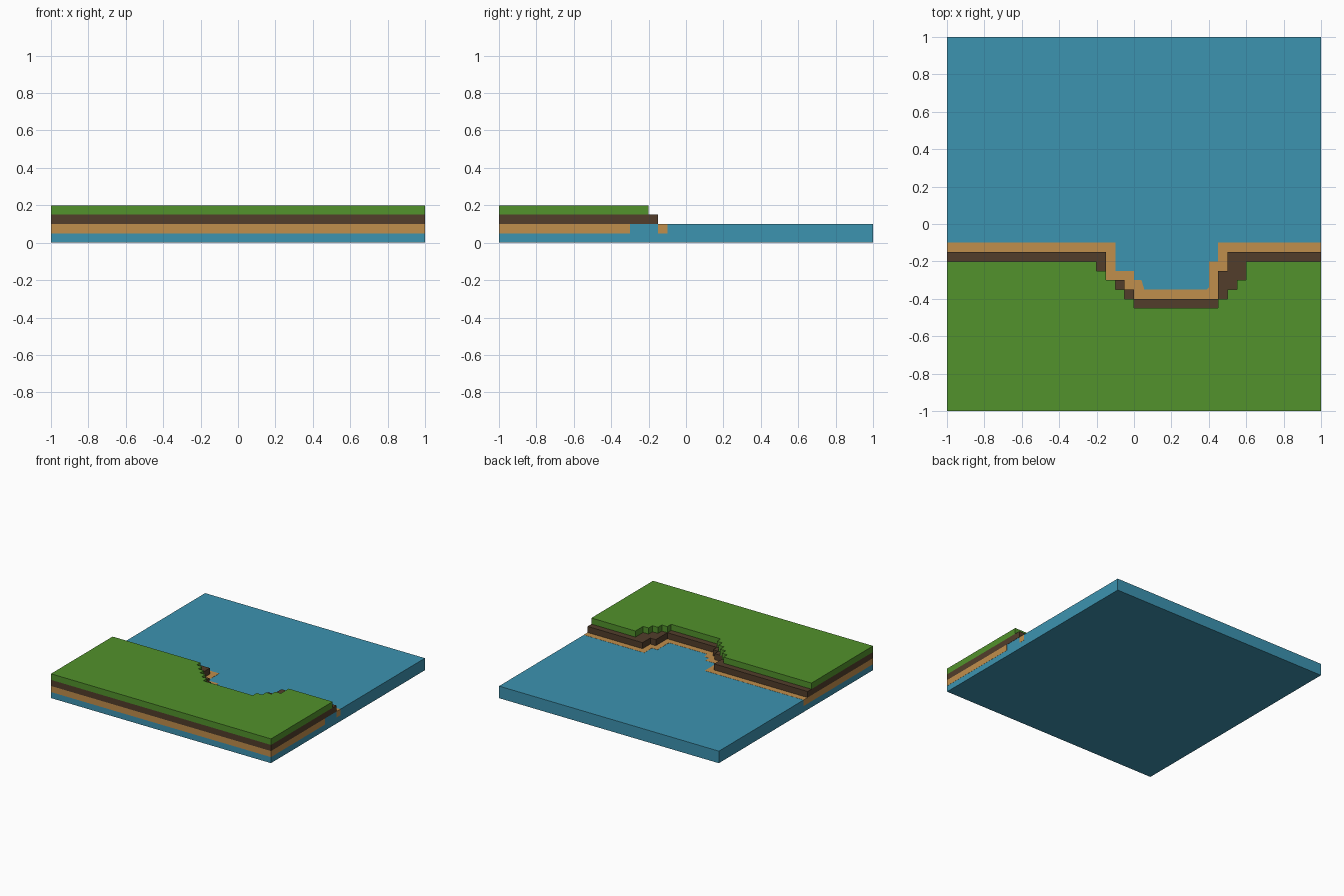
import bpy, bmesh

if "Cube" in bpy.data.objects:
    bpy.data.objects.remove(bpy.data.objects["Cube"])


def material(name, rgb):
    m = bpy.data.materials.new(name)
    m.diffuse_color = (*rgb, 1)
    m.use_nodes = True
    m.node_tree.nodes["Principled BSDF"].inputs["Base Color"].default_value = m.diffuse_color
    return m


def slab(name, outline, z0, z1, mat):
    """Extrude a flat outline (x, y) between two heights."""
    bm = bmesh.new()
    face = bm.faces.new([bm.verts.new((x, y, z0)) for x, y in outline])
    ext = bmesh.ops.extrude_face_region(bm, geom=[face], use_keep_orig=True)
    top = [v for v in ext["geom"] if isinstance(v, bmesh.types.BMVert)]
    bmesh.ops.translate(bm, verts=top, vec=(0, 0, z1 - z0))
    bmesh.ops.recalc_face_normals(bm, faces=bm.faces)
    mesh = bpy.data.meshes.new(name)
    bm.to_mesh(mesh)
    bm.free()
    mesh.materials.append(mat)
    ob = bpy.data.objects.new(name, mesh)
    bpy.context.collection.objects.link(ob)
    return ob


water = material("water blue", (0.046, 0.292, 0.434))
sand = material("sand", (0.527, 0.271, 0.072))
soil = material("soil brown", (0.084, 0.048, 0.024))
grass = material("grass green", (0.084, 0.287, 0.025))

FRONT = [(1, -1), (-1, -1)]

# Water block, a hair inside the land so the sand reads flush
e = 0.999
slab("water", [(-e, -e), (e, -e), (e, 1), (-e, 1)], 0, 0.099, water)

# Beach layer, with a notch in the right side where water shows
shore = [(-1, -0.1), (-0.1, -0.1), (-0.1, -0.25), (0, -0.25), (0, -0.3),
         (0.04, -0.3), (0.055, -0.35), (0.39, -0.35), (0.4, -0.34),
         (0.4, -0.2), (0.45, -0.2), (0.45, -0.1), (1, -0.1)]
notch = [(1, -0.15), (0.6, -0.15), (0.6, -0.3), (1, -0.3)]
slab("beach", shore + notch + FRONT, 0.05, 0.1, sand)

# Soil layer
bank = [(-1, -0.15), (-0.15, -0.15), (-0.15, -0.3), (-0.05, -0.3),
        (-0.05, -0.35), (0, -0.35), (0, -0.4), (0.45, -0.4),
        (0.45, -0.25), (0.5, -0.25), (0.5, -0.15), (1, -0.15)]
slab("soil", bank + FRONT, 0.1, 0.15, soil)

# Grass layer with stair-stepped edges around the bay
edge = [(-1, -0.2), (-0.2, -0.2)]
for i in range(4):
    x, y = -0.2 + 0.05 * i, -0.25 - 0.05 * i
    edge += [(x, y), (x + 0.05, y)]
edge += [(0, -0.45), (0.45, -0.45)]
for i in range(3):
    x, y = 0.45 + 0.05 * i, -0.4 + 0.05 * i
    edge += [(x, y), (x + 0.05, y)]
edge += [(0.6, -0.2), (1, -0.2)]
slab("grass", edge + FRONT, 0.15, 0.2, grass)
